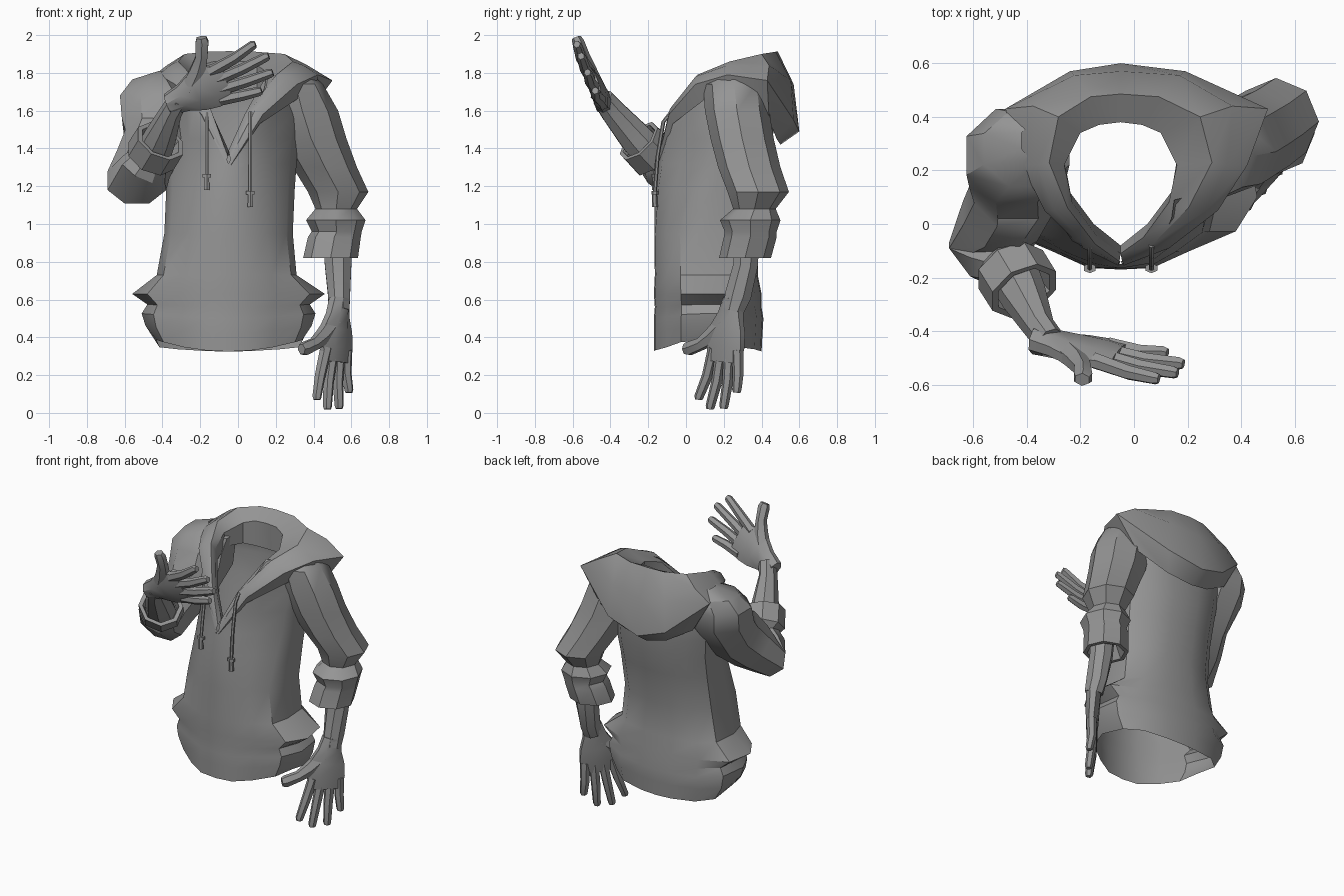
import bpy, bmesh, math
from mathutils import Vector

grey = bpy.data.materials.new("plain_grey")
grey.diffuse_color = (0.3, 0.3, 0.3, 1)
CX = -0.05  # centre line of the garment
DOWN = (0, 0, -1)


def loft(name, rings, closed=True, caps=False):
    """Skin a list of equal-length point rings."""
    bm = bmesh.new()
    rows = [[bm.verts.new(p) for p in r] for r in rings]
    n = len(rows[0])
    for a, b in zip(rows, rows[1:]):
        for i in range(n if closed else n - 1):
            j = (i + 1) % n
            bm.faces.new((a[i], a[j], b[j], b[i]))
    if caps:
        bm.faces.new(rows[0][::-1])
        bm.faces.new(rows[-1])
    bmesh.ops.remove_doubles(bm, verts=bm.verts, dist=0.0005)
    bmesh.ops.recalc_face_normals(bm, faces=bm.faces)
    me = bpy.data.meshes.new(name)
    bm.to_mesh(me)
    bm.free()
    ob = bpy.data.objects.new(name, me)
    bpy.context.collection.objects.link(ob)
    me.materials.append(grey)
    bpy.ops.object.select_all(action='DESELECT')
    ob.select_set(True)
    bpy.context.view_layer.objects.active = ob
    bpy.ops.object.shade_smooth_by_angle(angle=math.radians(35))
    return ob


def tube(name, stations, hint=(1, 0, 0), n=8, caps=True, turn=0.5):
    """Stations are (x, y, z, radius along hint, radius across[, fixed direction])."""
    pts = [Vector(s[:3]) for s in stations]
    rings = []
    for i, s in enumerate(stations):
        t = pts[min(i + 1, len(pts) - 1)] - pts[max(i - 1, 0)]
        t = Vector(s[5]) if len(s) > 5 else t.normalized()
        t.normalize()
        u = Vector(hint)
        u = (u - t * u.dot(t)).normalized()
        v = t.cross(u)
        f = 1 / math.cos(math.pi / n) if turn else 1  # flats reach the given radius
        angles = [2 * math.pi * (k + turn) / n for k in range(n)]
        rings.append([pts[i] + u * s[3] * f * math.cos(a) + v * s[4] * f * math.sin(a) for a in angles])
    return loft(name, rings, caps=caps)


def level(rows):
    """Level stations from (z, x0, x1, y0, y1)."""
    return [((a + b) / 2, (c + d) / 2, z, (b - a) / 2, (d - c) / 2, DOWN) for z, a, b, c, d in rows]


# Body: open tube with a V neckline, (z, left, right, front, back, V half gap)
HALF = [(0, -1), (.3, -.98), (.6, -.77), (.9, -.5), (1, -.05), (.96, .58), (.7, .87), (.28, .98), (0, 1)]
CHEST = [-1, -.92, -.6, -.2, .15, .58, .87, .98, 1]   # chest falls back under the arms
BODY = [
    (0.325, -.43, .34, -.17, .40, 0), (0.42, -.49, .39, -.17, .405, 0),
    (0.50, -.51, .41, -.17, .41, 0), (0.56, -.48, .38, -.165, .40, 0),
    (0.63, -.56, .46, -.17, .40, 0), (0.73, -.43, .31, -.165, .38, 0),
    (0.95, -.39, .29, -.168, .38, 0), (1.18, -.38, .30, -.165, .42, 0),
    (1.32, -.385, .31, -.15, .45, 0), (1.45, -.40, .32, -.125, .46, .06),
    (1.60, -.42, .34, -.085, .47, .14), (1.72, -.37, .29, .02, .46, .19),
    (1.78, -.28, .19, .09, .44, .20)]
rings = []
for z, xl, xr, yf, yb, gap in BODY:
    def point(i, side):
        px, py = HALF[i]
        w = (xr - CX) if side > 0 else (CX - xl)
        if z < 0.8:                                  # folds only puff out at the sides
            w = 0.39 + (w - 0.39) * px ** 3
        rise = 0.06 * px * px if z < 0.6 else 0      # hem climbs at the hips
        if z < 0.45 and py > 0:
            rise *= 0.4
        k = min(1, max(0, (z - 0.95) / 0.35))
        py += (CHEST[i] - py) * k
        x = max(px * w, gap * (1 + px) if i < 4 else 0)
        return (CX + side * x, (yf + yb) / 2 + py * (yb - yf) / 2, z + rise * (0.63 - z) / 0.3)
    m = len(HALF)
    rings.append([point(i, 1) for i in range(m)] + [point(i, -1) for i in range(m - 2, -1, -1)])
loft("hoodie_body", rings, closed=False)

# Hood: sections run from the V tip round to the centre back
# each: inner hem, rim, crest, slope, outer edge, tucked bottom
HOOD = [
    [(0, -.08, 1.36), (0, -.11, 1.39), (.005, -.14, 1.36), (.01, -.15, 1.34), (.01, -.155, 1.31), (0, -.14, 1.29)],
    [(.10, .0, 1.53), (.085, -.05, 1.58), (.11, -.075, 1.61), (.14, -.085, 1.61), (.165, -.09, 1.58), (.15, -.07, 1.53)],
    [(.19, .12, 1.66), (.18, .08, 1.75), (.23, .06, 1.79), (.29, .05, 1.78), (.33, .05, 1.74), (.33, .10, 1.66)],
    [(.21, .24, 1.70), (.21, .22, 1.80), (.31, .23, 1.86), (.36, .22, 1.84), (.43, .22, 1.79), (.42, .26, 1.70)],
    [(.15, .34, 1.70), (.15, .34, 1.84), (.27, .40, 1.90), (.38, .44, 1.84), (.50, .43, 1.76), (.36, .44, 1.55)],
    [(.08, .37, 1.69), (.08, .37, 1.86), (.13, .475, 1.912), (.20, .555, 1.76), (.22, .57, 1.55), (.16, .48, 1.45)],
    [(0, .39, 1.68), (0, .38, 1.86), (0, .485, 1.915), (0, .57, 1.74), (0, .60, 1.49), (0, .50, 1.42)]]


def hood_section(sec, side):
    out = []
    for i, (x, y, z) in enumerate(sec):
        k = 1 if i < 2 else (1.1 if side > 0 else 0.86)
        out.append((CX + side * x * k, y, z))
    return out


loft("hood", [hood_section(s, 1) for s in HOOD] + [hood_section(s, -1) for s in HOOD[-2::-1]], closed=False)

# Hanging sleeve with pushed-up cuff and turned-in lip
tube("hanging_sleeve", level([
    (1.785, .18, .40, .16, .38), (1.74, .16, .45, .09, .42), (1.60, .15, .53, .10, .44),
    (1.45, .20, .575, .13, .465), (1.30, .29, .63, .17, .50), (1.17, .37, .69, .22, .545),
    (1.08, .41, .63, .25, .475), (1.02, .36, .675, .18, .50), (0.96, .39, .655, .205, .48),
    (0.93, .37, .65, .20, .48), (0.82, .345, .635, .175, .45), (0.82, .37, .61, .20, .425),
    (0.90, .42, .61, .24, .41)]), caps=False, turn=0)

# Raised sleeve bent at the elbow, with cuff and turned-in lip
FORE = (.13, -.2, .2)
tube("raised_sleeve", level([
    (1.81, -.42, -.30, .24, .38), (1.765, -.56, -.24, .14, .42), (1.68, -.625, -.25, .08, .43),
    (1.56, -.615, -.25, .02, .42)]) + [
    (-.45, .11, 1.43, .15, .17), (-.50, .01, 1.32, .145, .15),
    (-.535, -.08, 1.23, .155, .125), (-.50, -.13, 1.29, .125, .10), (-.47, -.15, 1.34, .10, .09),
    (-.46, -.17, 1.36, .13, .125), (-.41, -.25, 1.44, .13, .12, FORE),
    (-.41, -.25, 1.44, .105, .10, FORE), (-.45, -.19, 1.38, .09, .09, FORE)], caps=False)

# Forearms
tube("hanging_forearm", [(.525, .32, .92, .075, .07), (.53, .315, .78, .07, .065),
                         (.535, .275, .62, .058, .07), (.535, .25, .54, .055, .055)])
tube("raised_forearm", [(-.45, -.19, 1.37, .09, .09), (-.41, -.27, 1.46, .08, .085),
                        (-.35, -.39, 1.60, .052, .065), (-.31, -.44, 1.665, .05, .055)])


def hand(name, wrist, along, thumb_side):
    """Palm, four fingers and thumb laid out along two directions."""
    w, d, s = Vector(wrist), Vector(along).normalized(), Vector(thumb_side)
    s = (s - d * s.dot(d)).normalized()
    nrm = d.cross(s)

    def part(label, rows, n):
        st = [(*(w + d * a + s * b + nrm * c), r1, r2) for a, b, c, r1, r2 in rows]
        tube(f"{name}_{label}", st, hint=s if label != "thumb" else d, n=n)

    part("palm", [(-.02, 0, 0, .055, .05), (.07, .01, 0, .075, .045), (.15, .025, 0, .112, .042),
                  (.24, .025, 0, .118, .036), (.32, .025, 0, .105, .026)], 8)
    # label, base side, tip side, tip reach
    for label, b0, b1, tip in [("index", .105, .18, .53), ("middle", .05, .095, .575),
                               ("ring", -.005, .0, .565), ("little", -.06, -.08, .475)]:
        mid, bm_ = 0.27 + (tip - 0.27) * 0.5, (b0 + b1) / 2
        part(label, [(.25, b0, 0, .029, .028), (mid, bm_, .01, .026, .025),
                     (tip - .015, b1, 0, .022, .021), (tip, b1, 0, .017, .016)], 6)
    part("thumb", [(.11, .04, 0, .05, .038), (.19, .13, 0, .042, .033), (.235, .20, 0, .031, .028),
                   (.265, .28, 0, .034, .028), (.27, .305, 0, .026, .022)], 6)


hand("hanging_hand", (.535, .25, .585), (0, -.09, -1), (-.65, -.76, 0))
hand("raised_hand", (-.35, -.435, 1.64), (.92, -.15, .28), (-.27, -.35, .9))

# Drawstrings with tips
for label, x, bottom in [("left", -.165, 1.18), ("right", .065, 1.09)]:
    tube(f"{label}_drawstring", [(x, -.08, 1.59, .009, .009), (x, -.12, 1.54, .009, .009),
                                 (x, -.15, 1.36, .009, .009), (x, -.167, bottom + .05, .009, .009)], n=6)
    tube(f"{label}_string_knot", [(x, -.165, bottom + .085, .022, .016), (x, -.165, bottom + .065, .022, .016)], n=6)
    tube(f"{label}_string_tip", [(x, -.167, bottom + .07, .012, .012), (x, -.165, bottom, .014, .014)], n=6)
